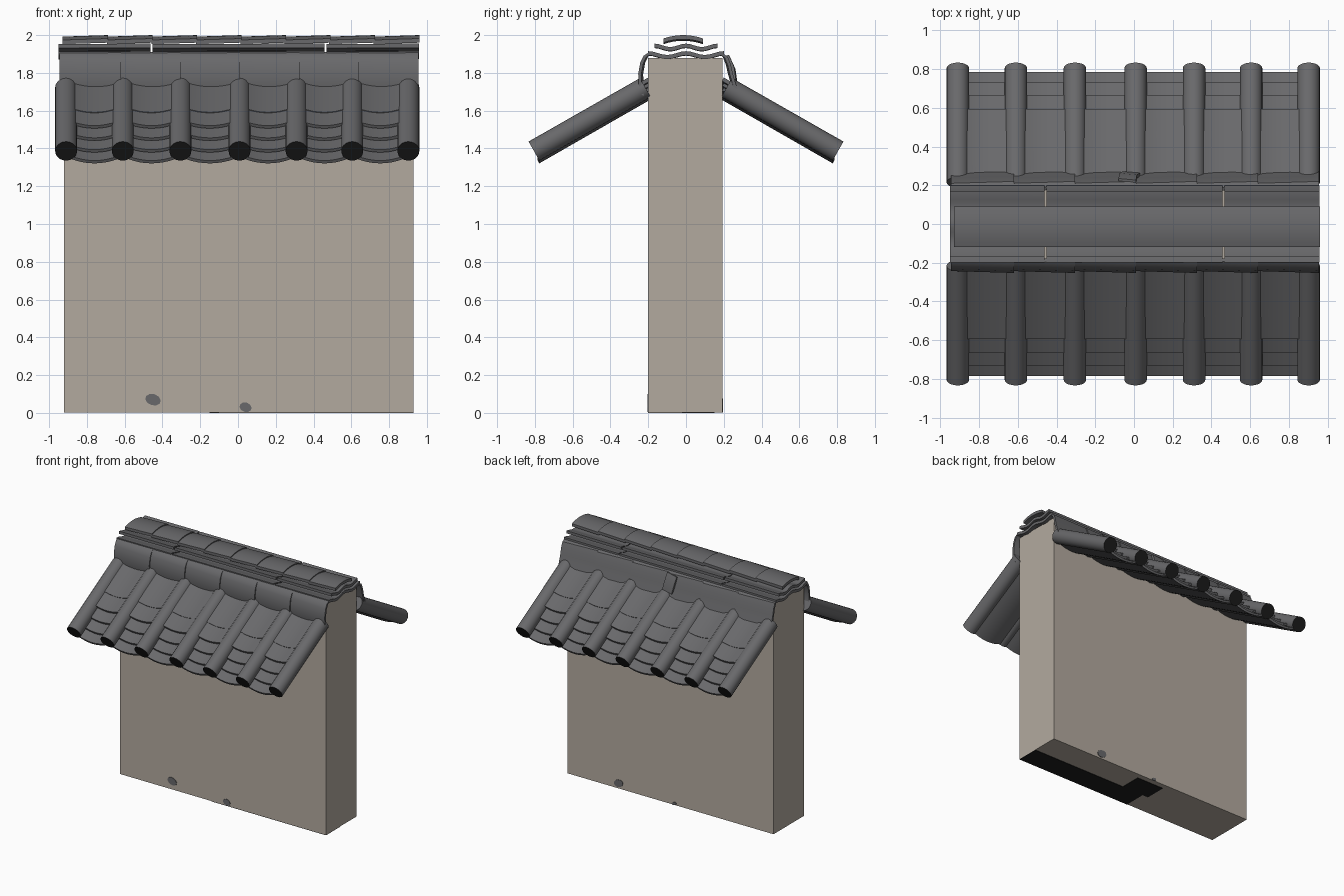
import bpy, bmesh, math
from mathutils import Vector, Matrix

if "Cube" in bpy.data.objects:
    bpy.data.objects.remove(bpy.data.objects["Cube"])


def material(name, col):
    m = bpy.data.materials.new(name)
    m.diffuse_color = (*col, 1)
    m.use_nodes = True
    m.node_tree.nodes["Principled BSDF"].inputs["Base Color"].default_value = m.diffuse_color
    return m


TILE = material("tile grey", (0.14, 0.14, 0.146))
WALL = material("plaster beige", (0.45, 0.40, 0.345))
BLACK = material("soot black", (0.012, 0.012, 0.012))


def finish(name, bm, mats, smooth=True):
    bmesh.ops.recalc_face_normals(bm, faces=bm.faces)
    me = bpy.data.meshes.new(name)
    bm.to_mesh(me)
    bm.free()
    ob = bpy.data.objects.new(name, me)
    bpy.context.collection.objects.link(ob)
    for m in mats:
        me.materials.append(m)
    if smooth:
        bpy.ops.object.select_all(action='DESELECT')
        ob.select_set(True)
        bpy.context.view_layer.objects.active = ob
        bpy.ops.object.shade_smooth_by_angle(angle=math.radians(30))
    return ob


def slab(bm, line, thick, sweep):
    """Thick sheet: a polyline, its copy offset by thick, swept along a vector."""
    t, s = Vector(thick), Vector(sweep)
    rows = []
    for p in line:
        p = Vector(p)
        rows.append([bm.verts.new(q) for q in (p, p + t, p + t + s, p + s)])
    for a, b in zip(rows, rows[1:]):
        for i in range(4):
            j = (i + 1) % 4
            bm.faces.new((a[i], a[j], b[j], b[i]))
    bm.faces.new(rows[0])
    bm.faces.new(rows[-1][::-1])


def box(bm, lo, hi):
    slab(bm, [lo, (hi[0], lo[1], lo[2])], (0, hi[1] - lo[1], 0), (0, 0, hi[2] - lo[2]))


# Wall body
bm = bmesh.new()
box(bm, (-0.92, -0.2, 0.003), (0.93, 0.192, 1.88))
finish("wall", bm, [WALL], False)

# Dark patch under the wall
bm = bmesh.new()
box(bm, (-0.10, -0.2, 0), (0.93, -0.02, 0.003))
box(bm, (-0.15, -0.02, 0), (0.09, 0.15, 0.003))
finish("base_patch", bm, [BLACK], False)

# Small stones showing at the foot of the wall
bm = bmesh.new()
for x, y, z, rx, rz in ((-0.45, -0.2, 0.07, 0.042, 0.03), (0.04, -0.2, 0.03, 0.033, 0.025),
                        (0.47, 0.192, 0.045, 0.042, 0.03), (-0.03, 0.192, 0.014, 0.02, 0.012)):
    mat = (Matrix.Translation((x, y, z)) @ Matrix.Rotation(0.3, 4, 'Y')
           @ Matrix.Diagonal((rx, 1, rz, 1)) @ Matrix.Rotation(math.pi / 2, 4, 'X'))
    bmesh.ops.create_cone(bm, cap_ends=True, segments=10, radius1=1, radius2=1,
                          depth=0.008, matrix=mat)
finish("foot_stones", bm, [TILE], False)

# Roof slopes: round cover tiles with stepped, sagging pan tiles between
XS = (-0.91, -0.61, -0.305, 0.008, 0.31, 0.605, 0.902)
ROWS = ((0.48, 1.615), (0.595, 1.545), (0.665, 1.48), (0.73, 1.418), (0.785, 1.36))
SLOPE = 0.573
for side, label in ((-1, "front"), (1, "back")):
    a, b = Vector((0, side * 0.215, 1.722)), Vector((0, side * 0.805, 1.386))
    axis = (b - a).normalized()
    rot = axis.to_track_quat('Z', 'Y').to_matrix().to_4x4()
    bm = bmesh.new()
    for x in XS:
        mat = Matrix.Translation((a + b) / 2 + Vector((x, 0, 0))) @ rot
        bmesh.ops.create_cone(bm, cap_ends=True, segments=20, radius1=0.058, radius2=0.058,
                              depth=(b - a).length, matrix=mat)
    bm.normal_update()
    for f in bm.faces:                      # black eave ends
        f.material_index = int(f.normal.dot(axis) > 0.9)
    finish(label + "_cover_tiles", bm, [TILE, BLACK])

    bm = bmesh.new()
    for x0, x1 in zip(XS, XS[1:]):
        x0, x1 = x0 + 0.025, x1 - 0.025
        for y, z in ROWS:
            line = []
            for i in range(9):
                u = i / 8
                line.append((x0 + (x1 - x0) * u, side * y, z - 0.024 * (1 - (2 * u - 1) ** 2)))
            run = y - 0.2
            slab(bm, line, (0, -side * 0.008, -0.015), (0, -side * run, SLOPE * run))
    finish(label + "_pan_tiles", bm, [TILE])

# Curved flank tiles between the slopes and the ridge
FLANKS = {"front": (-1, ((0.19, 1.912), (0.215, 1.895), (0.232, 1.86), (0.243, 1.80), (0.24, 1.74), (0.228, 1.69))),
          "back": (1, ((0.185, 1.908), (0.21, 1.892), (0.227, 1.85), (0.238, 1.80), (0.25, 1.76), (0.262, 1.72)))}
for label, (side, prof) in FLANKS.items():
    bm = bmesh.new()
    for i in range(6):
        x = -0.945 + i * 0.315
        slab(bm, [(x, side * y, z) for y, z in prof], (0, -side * 0.016, -0.006),
             (0.325, side * 0.01, -0.005))
    finish(label + "_flank_tiles", bm, [TILE])

# Loose tile leaning on the back
bm = bmesh.new()
slab(bm, [(-0.08, 0.235, 1.88), (-0.075, 0.262, 1.82), (-0.06, 0.272, 1.75)],
     (0, -0.018, -0.004), (0.09, -0.008, 0.015))
finish("loose_tile", bm, [TILE])


# Two wavy ridge courses, each in three lengths
def wave(x, half, z, amp):
    n = 16
    return [(x, half * (2 * i / n - 1), z + amp * math.cos(4 * math.pi * i / n)) for i in range(n + 1)]


for name, half, z, amp in (("lower_ridge_course", 0.2, 1.903, 0.01),
                           ("middle_ridge_course", 0.167, 1.944, 0.009)):
    bm = bmesh.new()
    for x0, x1 in ((-0.95, -0.462), (-0.452, 0.458), (0.468, 0.957)):
        slab(bm, wave(x0, half, z, amp), (0, 0, -0.022), (x1 - x0, 0, 0.002))
    finish(name, bm, [TILE])

# Arched ridge caps, each lapping over the next
bm = bmesh.new()
for i in range(8):
    x = -0.93 + i * 0.2355
    line = [(x, -0.015 + 0.105 * (j / 4 - 1), 1.992 - 0.018 * (j / 4 - 1) ** 2) for j in range(9)]
    slab(bm, line, (0, 0, -0.022), (0.242, 0, 0.008))
finish("ridge_caps", bm, [TILE])
